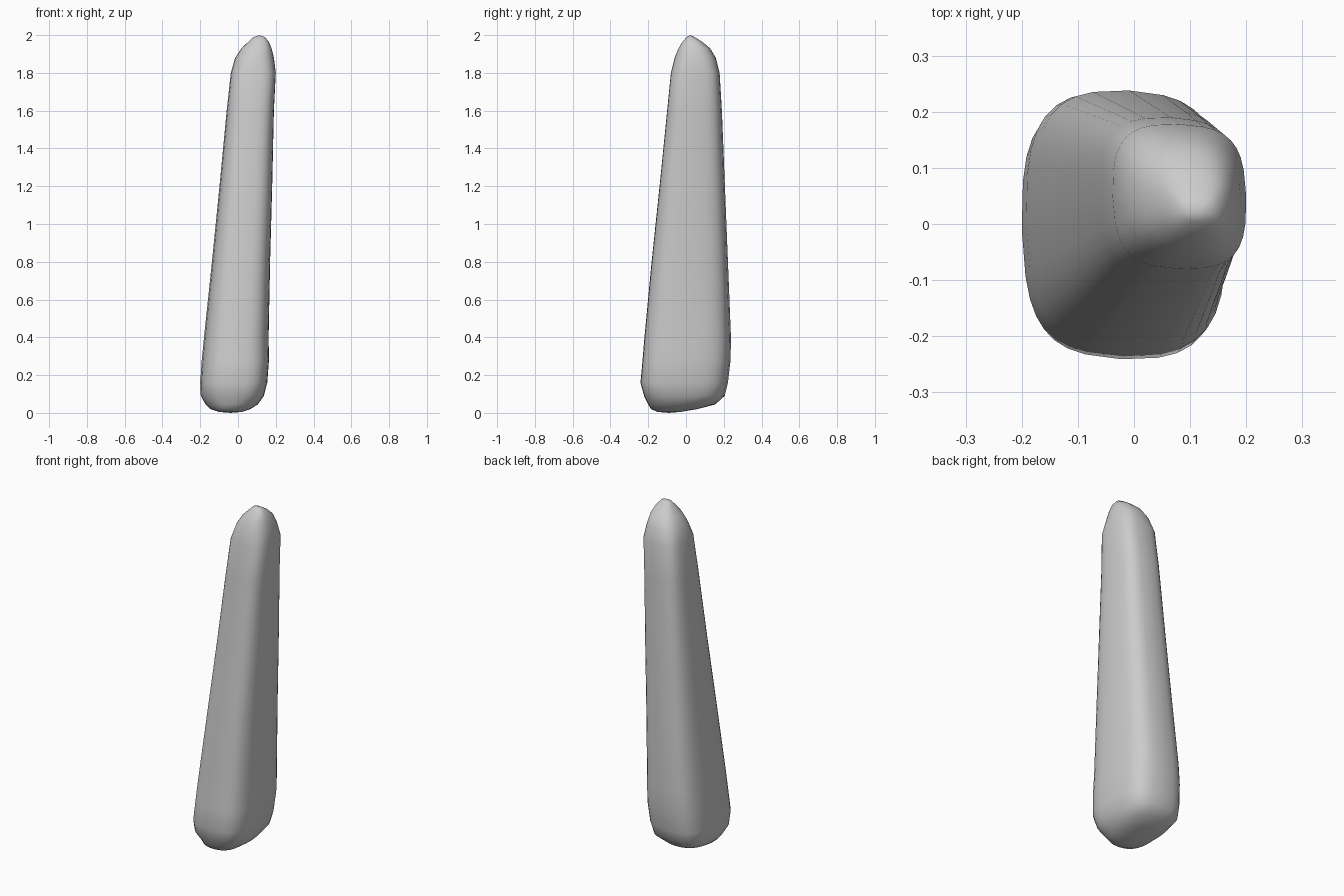
import bpy, bmesh
from math import cos, sin, pi, copysign

if "Cube" in bpy.data.objects:
    bpy.data.objects.remove(bpy.data.objects["Cube"])

SIDES = 32
# Cross-sections of the stone: z, x min, x max, y min, y max
SECTIONS = [
    (0.005, -0.10, 0.02, -0.15, -0.03),
    (0.02, -0.145, 0.065, -0.185, 0.06),
    (0.045, -0.172, 0.105, -0.20, 0.155),
    (0.09, -0.197, 0.137, -0.222, 0.205),
    (0.16, -0.20, 0.155, -0.241, 0.222),
    (0.28, -0.192, 0.164, -0.23, 0.236),
    (0.40, -0.180, 0.162, -0.22, 0.238),
    (0.80, -0.138, 0.170, -0.182, 0.222),
    (1.20, -0.098, 0.181, -0.140, 0.206),
    (1.60, -0.060, 0.190, -0.100, 0.190),
    (1.80, -0.038, 0.200, -0.080, 0.178),
    (1.88, -0.015, 0.190, -0.060, 0.158),
    (1.93, 0.018, 0.178, -0.040, 0.128),
    (1.965, 0.055, 0.163, -0.018, 0.085),
    (1.99, 0.082, 0.142, 0.004, 0.045),
]


def power(v, e):
    return copysign(abs(v) ** e, v)


def ring(bm, z, x0, x1, y0, y1):
    # rounded-rectangle outline, softer towards the tips
    n = 3.3 if 0.08 < z < 1.85 else 2.6
    cx, cy, rx, ry = (x0 + x1) / 2, (y0 + y1) / 2, (x1 - x0) / 2, (y1 - y0) / 2
    verts = []
    for i in range(SIDES):
        a = 2 * pi * i / SIDES
        x, y = power(cos(a), 2 / n), power(sin(a), 2 / n)
        # the back right and front left corners are worn more
        wear = 1 - 0.07 * max(0, x * y)
        verts.append(bm.verts.new((cx + rx * x * wear, cy + ry * y * wear, z)))
    return verts


# Tapered, leaning stone shaft
bm = bmesh.new()
rings = [ring(bm, *s) for s in SECTIONS]
for lo, hi in zip(rings, rings[1:]):
    for i in range(SIDES):
        j = (i + 1) % SIDES
        bm.faces.new((lo[i], lo[j], hi[j], hi[i]))

# Rounded tips
for end, tip in ((rings[0], (-0.04, -0.09, 0.0)), (rings[-1], (0.113, 0.022, 2.0))):
    v = bm.verts.new(tip)
    for i in range(SIDES):
        bm.faces.new((end[i], end[(i + 1) % SIDES], v))
bmesh.ops.recalc_face_normals(bm, faces=bm.faces[:])
for f in bm.faces:
    f.smooth = True

mesh = bpy.data.meshes.new("standing_stone")
bm.to_mesh(mesh)
bm.free()
stone = bpy.data.objects.new("standing_stone", mesh)
bpy.context.collection.objects.link(stone)
